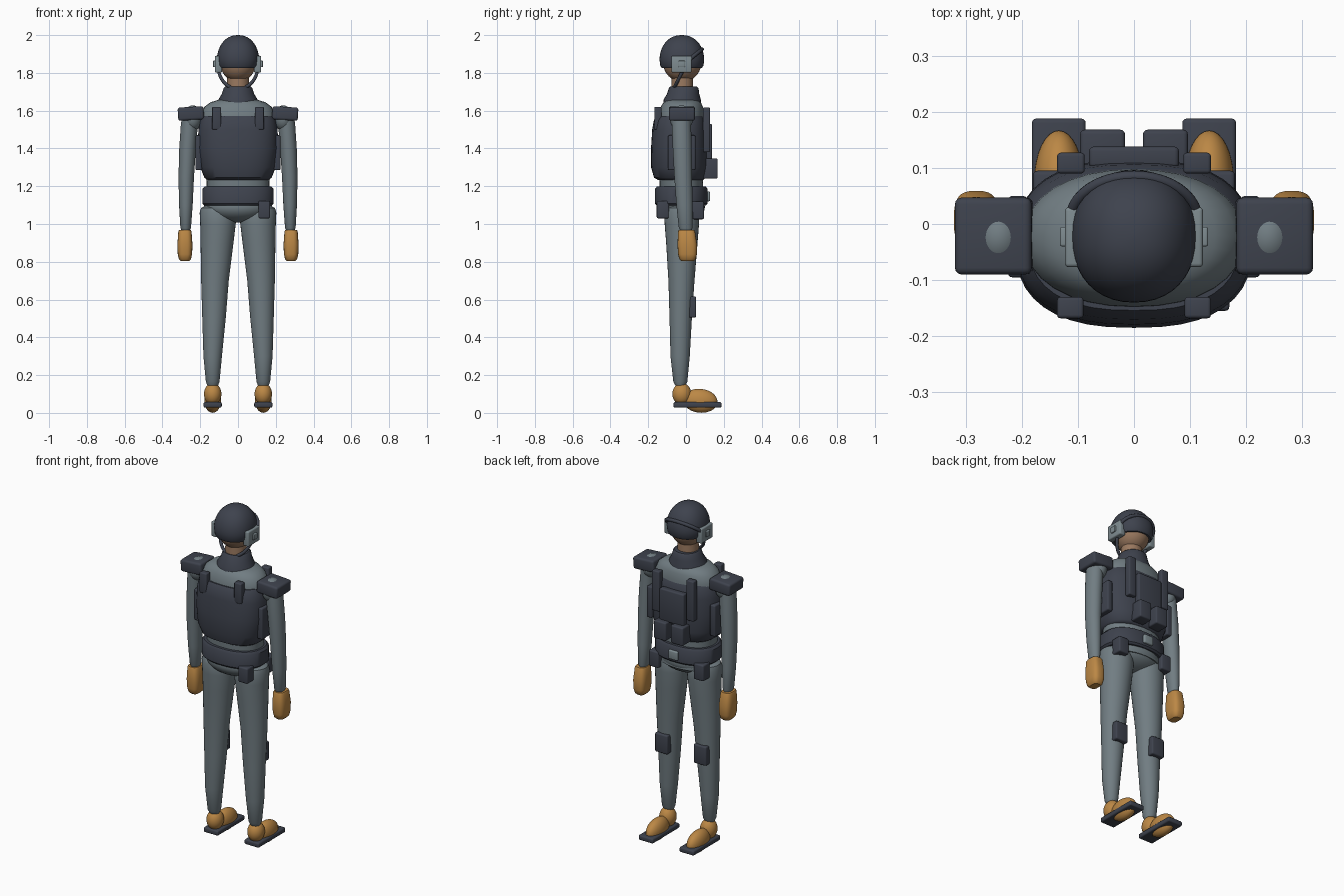
import bpy, bmesh, math
from mathutils import Matrix, Vector


def mat(name, rgb):
    m = bpy.data.materials.new(name)
    m.diffuse_color = (*rgb, 1)
    return m


DARK = mat("dark_armor", (0.048, 0.055, 0.075))
GREY = mat("grey_suit", (0.165, 0.205, 0.225))
TAN = mat("tan_leather", (0.50, 0.245, 0.06))
SKIN = mat("skin", (0.32, 0.19, 0.115))
PALE = mat("pale_metal", (0.21, 0.26, 0.28))


def finish(bm, name, m):
    bmesh.ops.recalc_face_normals(bm, faces=bm.faces)
    me = bpy.data.meshes.new(name)
    bm.to_mesh(me)
    bm.free()
    me.materials.append(m)
    ob = bpy.data.objects.new(name, me)
    bpy.context.collection.objects.link(ob)
    return ob


def loft(name, m, rows, power=2.0, n=32):
    """Stack of superellipse rings: (z, cx, cy, rx, ry)."""
    bm = bmesh.new()
    rings = []
    for z, cx, cy, rx, ry in rows:
        ring = []
        for i in range(n):
            a = 2 * math.pi * i / n
            c, s = math.cos(a), math.sin(a)
            x = math.copysign(abs(c) ** (2 / power), c)
            y = math.copysign(abs(s) ** (2 / power), s)
            ring.append(bm.verts.new((cx + rx * x, cy + ry * y, z)))
        rings.append(ring)
    for a, b in zip(rings, rings[1:]):
        for i in range(n):
            j = (i + 1) % n
            bm.faces.new((a[i], a[j], b[j], b[i]))
    bm.faces.new(rings[0])
    bm.faces.new(rings[-1])
    return finish(bm, name, m)


def box(name, m, x, y, z, bevel=0.008, tilt=0.0):
    """Bevelled box from (min, max) ranges, tilted about y."""
    bm = bmesh.new()
    size = Vector((x[1] - x[0], y[1] - y[0], z[1] - z[0]))
    mid = Vector((sum(x) / 2, sum(y) / 2, sum(z) / 2))
    bmesh.ops.create_cube(bm, size=1)
    bmesh.ops.scale(bm, vec=size, verts=bm.verts)
    bmesh.ops.bevel(bm, geom=bm.edges[:], offset=bevel, segments=3,
                    profile=0.5, affect='EDGES')
    bmesh.ops.transform(bm, matrix=Matrix.Translation(mid) @ Matrix.Rotation(tilt, 4, 'Y'),
                        verts=bm.verts)
    return finish(bm, name, m)


def ball(name, m, c, r, tilt=0.0):
    """Ellipsoid, tilted about x."""
    bm = bmesh.new()
    bmesh.ops.create_uvsphere(bm, u_segments=32, v_segments=20, radius=1)
    bmesh.ops.transform(bm, matrix=Matrix.Translation(c) @ Matrix.Rotation(tilt, 4, 'X')
                        @ Matrix.Diagonal((*r, 1)), verts=bm.verts)
    return finish(bm, name, m)


def tube(name, m, pts, r):
    """Round tube along points."""
    cu = bpy.data.curves.new(name, 'CURVE')
    cu.dimensions = '3D'
    cu.bevel_depth = r
    cu.bevel_resolution = 3
    cu.use_fill_caps = True
    sp = cu.splines.new('POLY')
    sp.points.add(len(pts) - 1)
    for p, co in zip(sp.points, pts):
        p.co = (*co, 1)
    cu.materials.append(m)
    ob = bpy.data.objects.new(name, cu)
    bpy.context.collection.objects.link(ob)
    bpy.ops.object.select_all(action='DESELECT')
    ob.select_set(True)
    bpy.context.view_layer.objects.active = ob
    bpy.ops.object.convert(target='MESH')


def span(s, a, b):
    return tuple(sorted((s * a, s * b)))


# Head, helmet dome, brow band and chin strap
ball("head", SKIN, (0, -0.02, 1.85), (0.093, 0.1, 0.097))
loft("neck", SKIN, [(1.68, 0, -0.02, 0.06, 0.058), (1.8, 0, -0.02, 0.056, 0.055)])
dome = [(1.825, 0, -0.022, 0.098, 0.106), (1.84, 0, -0.022, 0.107, 0.115)]
for k in range(12):
    a = math.radians(k * 8.0)
    a = min(a, math.radians(88))
    dome.append((1.87 + 0.13 * math.sin(a), 0, -0.022,
                 0.111 * math.cos(a) ** 0.9, 0.118 * math.cos(a) ** 0.9))
loft("helmet", DARK, dome, 2.2, 40)
arc = [math.pi * i / 20 for i in range(21)]
tube("brow_band", DARK, [(0.112 * math.cos(a), 0.01 + 0.075 * math.sin(a),
                          1.865 + 0.06 * math.sin(a)) for a in arc], 0.01)
tube("chin_strap", DARK, [(0.105 * math.cos(a), -0.005 - 0.06 * math.sin(a),
                           1.835 - 0.12 * math.sin(a)) for a in arc], 0.009)

# Collar
loft("collar", DARK, [(1.635, 0, -0.02, 0.108, 0.1), (1.66, 0, -0.02, 0.103, 0.098),
                      (1.69, 0, -0.015, 0.085, 0.085), (1.72, 0, -0.012, 0.076, 0.078),
                      (1.728, 0, -0.012, 0.068, 0.07)])

# Torso, vest, belt and pelvis
loft("torso", GREY, [(1.06, 0, -0.02, 0.165, 0.115), (1.22, 0, -0.025, 0.166, 0.115),
                     (1.35, 0, -0.025, 0.185, 0.12), (1.52, 0, -0.025, 0.2, 0.125),
                     (1.58, 0, -0.025, 0.195, 0.122), (1.62, 0, -0.022, 0.178, 0.112),
                     (1.645, 0, -0.02, 0.145, 0.098), (1.658, 0, -0.02, 0.1, 0.08)], 2.2)
loft("vest", DARK, [(1.232, 0, -0.028, 0.16, 0.118), (1.245, 0, -0.032, 0.178, 0.137),
                    (1.3, 0, -0.035, 0.2, 0.15), (1.4, 0, -0.035, 0.212, 0.15),
                    (1.5, 0, -0.033, 0.21, 0.146), (1.55, 0, -0.032, 0.2, 0.138),
                    (1.572, 0, -0.03, 0.188, 0.124)], 2.5, 40)
loft("belt", DARK, [(1.098, 0, -0.025, 0.178, 0.13), (1.108, 0, -0.025, 0.189, 0.139),
                    (1.185, 0, -0.025, 0.189, 0.139), (1.198, 0, -0.025, 0.178, 0.13)], 2.3, 40)
ball("pelvis", GREY, (0, -0.025, 1.09), (0.172, 0.125, 0.083))
box("buckle", PALE, (-0.03, 0.03), (0.1, 0.127), (1.12, 1.172), 0.006)
box("front_pouch", DARK, (0.108, 0.17), (-0.155, -0.09), (1.03, 1.122))

# Back panel of the vest
box("back_panel", DARK, (-0.08, 0.08), (0.1, 0.138), (1.34, 1.53))

for s, side in ((1, "right"), (-1, "left")):
    # Ear cups
    box("ear_cup_" + side, PALE, span(s, 0.085, 0.123), (-0.077, 0.03), (1.802, 1.89), 0.007)
    box("ear_knob_" + side, PALE, span(s, 0.115, 0.132), (-0.04, -0.005), (1.83, 1.865), 0.004)

    # Vest straps, side panels and pouches
    box("chest_strap_" + side, DARK, span(s, 0.09, 0.137), (-0.168, -0.13), (1.5, 1.62), 0.006)
    box("back_strap_" + side, DARK, span(s, 0.088, 0.137), (0.09, 0.127), (1.38, 1.617), 0.006)
    box("side_panel_" + side, DARK, span(s, 0.19, 0.225), (-0.095, 0.05), (1.285, 1.47), 0.008)
    box("back_pouch_" + side, DARK, span(s, 0.016, 0.096), (0.09, 0.168), (1.24, 1.347))
    box("belt_pouch_" + side, DARK, span(s, 0.115, 0.18), (0.03, 0.095), (1.025, 1.12))

    # Shoulder pad and the rounded shoulder showing through it
    box("shoulder_pad_" + side, DARK, span(s, 0.181, 0.318), (-0.09, 0.047), (1.55, 1.62),
        0.012, s * 0.06)
    ball("shoulder_" + side, GREY, (s * 0.24, -0.024, 1.56), (0.05, 0.062, 0.068))

    # Arm and mitten hand
    loft("arm_" + side, GREY, [(z, s * x, y, rx, ry) for z, x, y, rx, ry in (
        (0.965, 0.277, 0.0, 0.022, 0.03), (0.98, 0.277, -0.002, 0.028, 0.036),
        (1.1, 0.276, -0.008, 0.036, 0.043), (1.25, 0.274, -0.015, 0.041, 0.047),
        (1.4, 0.267, -0.02, 0.044, 0.05), (1.52, 0.258, -0.024, 0.045, 0.051),
        (1.57, 0.252, -0.024, 0.045, 0.051))])
    loft("hand_" + side, TAN, [(z, s * 0.281, y, rx, ry) for z, y, rx, ry in (
        (0.804, 0.008, 0.022, 0.032), (0.814, 0.008, 0.032, 0.043),
        (0.84, 0.008, 0.038, 0.05), (0.89, 0.007, 0.04, 0.052),
        (0.96, 0.003, 0.035, 0.045), (0.968, 0.003, 0.031, 0.041))], 3)

    # Leg and knee pad
    loft("leg_" + side, GREY, [(z, s * x, y, rx, ry) for z, x, y, rx, ry in (
        (0.145, 0.134, -0.03, 0.028, 0.026), (0.165, 0.134, -0.03, 0.036, 0.037),
        (0.3, 0.134, -0.031, 0.049, 0.051), (0.5, 0.127, -0.028, 0.062, 0.059),
        (0.7, 0.122, -0.024, 0.073, 0.069), (0.9, 0.111, -0.022, 0.087, 0.083),
        (1.0, 0.106, -0.022, 0.094, 0.091), (1.06, 0.106, -0.022, 0.097, 0.092),
        (1.085, 0.108, -0.022, 0.088, 0.082), (1.097, 0.108, -0.022, 0.065, 0.06))])
    box("knee_pad_" + side, DARK, span(s, 0.085, 0.168), (0.012, 0.054), (0.505, 0.617))

    # Boot and sole
    ball("boot_heel_" + side, TAN, (s * 0.134, -0.022, 0.1), (0.046, 0.05, 0.058))
    ball("boot_toe_" + side, TAN, (s * 0.134, 0.075, 0.064), (0.044, 0.092, 0.063), -0.1)
    box("sole_" + side, DARK, span(s, 0.086, 0.182), (-0.066, 0.188), (0.028, 0.057))

# Smooth shading with crisp edges
bpy.ops.object.select_all(action='SELECT')
bpy.context.view_layer.objects.active = bpy.data.objects["torso"]
bpy.ops.object.shade_smooth_by_angle(angle=math.radians(40))
